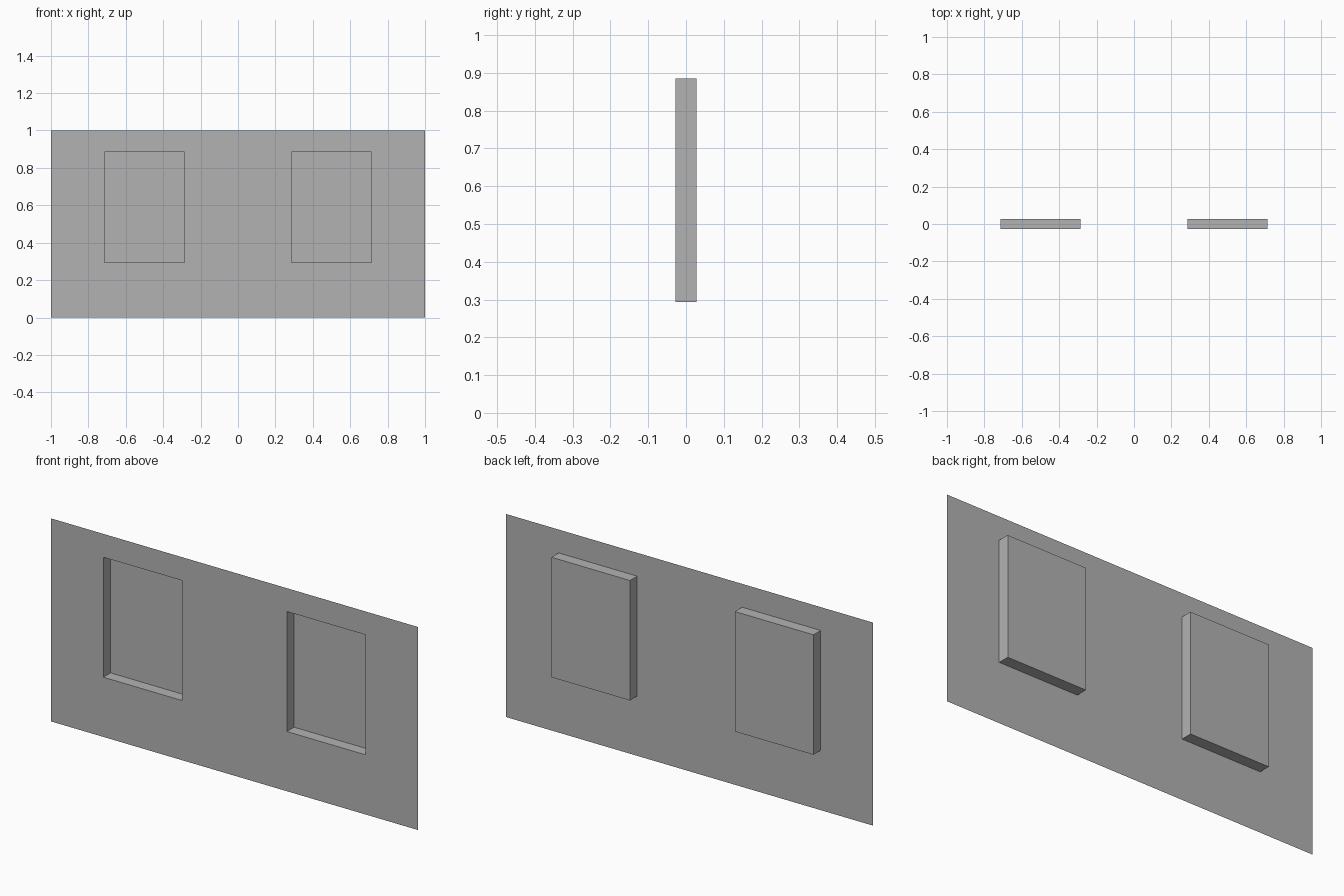
import bpy
import bmesh

cube = bpy.data.objects.get("Cube")
if cube:
    bpy.data.objects.remove(cube, do_unlink=True)

FRONT, BACK = -0.028, 0.028
COLUMNS = [-1, -0.714, -0.286, 0.286, 0.714, 1]
ROWS = [0, 0.294, 0.885, 1]

grey = bpy.data.materials.new("plain grey")
grey.use_nodes = True
grey.diffuse_color = (0.45, 0.45, 0.45, 1)
grey.node_tree.nodes["Principled BSDF"].inputs["Base Color"].default_value = grey.diffuse_color

# Thin wall sheet, divided along the edges of the two recesses
bm = bmesh.new()
grid = [[bm.verts.new((x, FRONT, z)) for x in COLUMNS] for z in ROWS]
panes = []
for r in range(len(ROWS) - 1):
    for c in range(len(COLUMNS) - 1):
        face = bm.faces.new((grid[r][c], grid[r][c + 1], grid[r + 1][c + 1], grid[r + 1][c]))
        if r == 1 and c in (1, 3):
            panes.append(face)

# Window recesses, open at the front and pushed out through the back
for pane in panes:
    result = bmesh.ops.extrude_discrete_faces(bm, faces=[pane])
    for vert in result["faces"][0].verts:
        vert.co.y = BACK

mesh = bpy.data.meshes.new("wall_with_window_recesses")
bm.to_mesh(mesh)
bm.free()
mesh.materials.append(grey)
wall = bpy.data.objects.new("wall_with_window_recesses", mesh)
bpy.context.collection.objects.link(wall)
